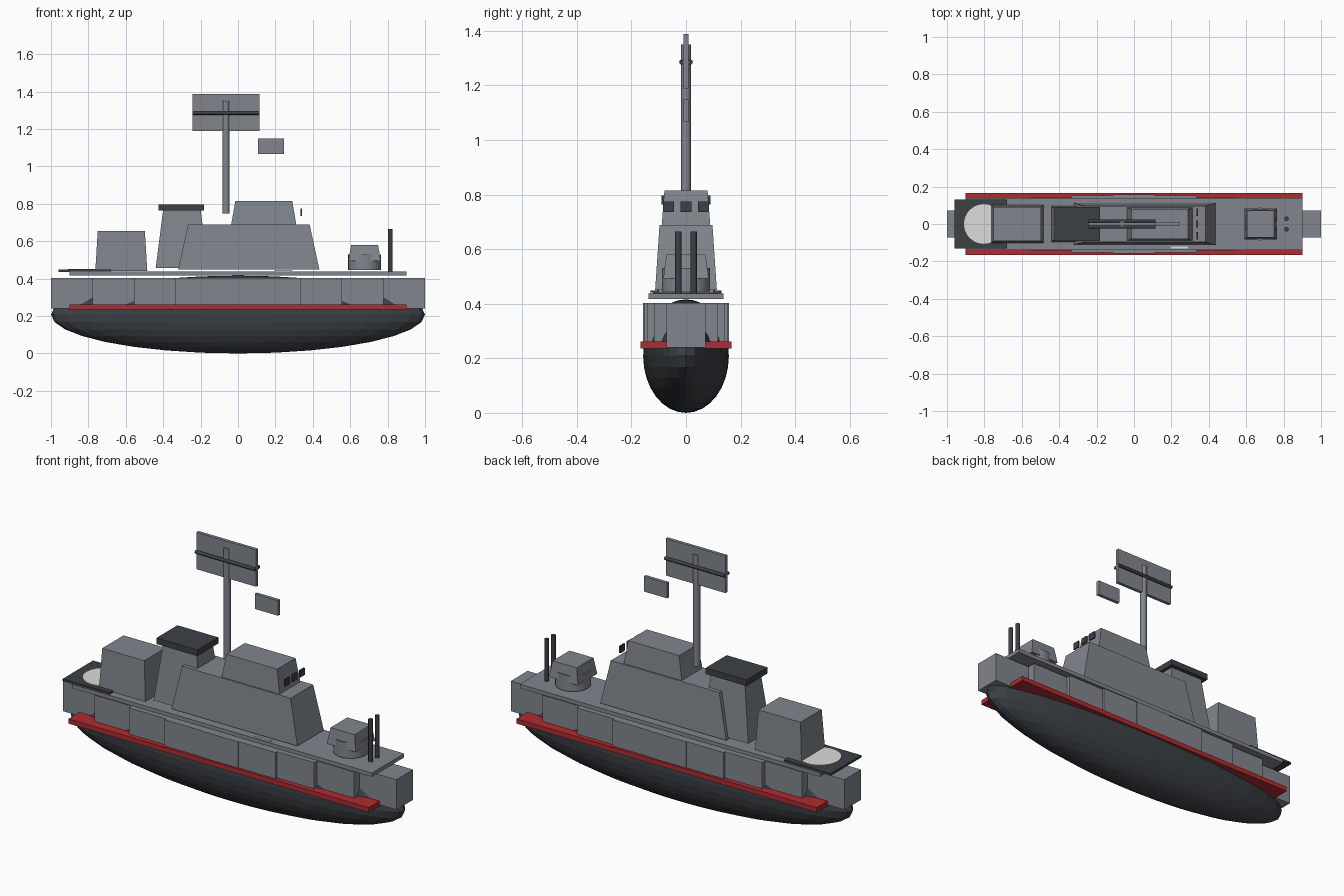
import bpy
import bmesh
import math
from mathutils import Matrix, Vector

if "Cube" in bpy.data.objects:
    bpy.data.objects.remove(bpy.data.objects["Cube"], do_unlink=True)


def make_material(name, rgb):
    mat = bpy.data.materials.new(name)
    mat.use_nodes = True
    mat.diffuse_color = (*rgb, 1)
    mat.node_tree.nodes["Principled BSDF"].inputs["Base Color"].default_value = (*rgb, 1)
    return mat


GREY = make_material("ship grey", (0.22, 0.24, 0.27))
DARK = make_material("charcoal", (0.045, 0.052, 0.06))
RED = make_material("waterline red", (0.42, 0.025, 0.03))
WHITE = make_material("marking white", (0.72, 0.72, 0.70))


def finish(name, bm, mat, smooth=False):
    mesh = bpy.data.meshes.new(name)
    bmesh.ops.recalc_face_normals(bm, faces=bm.faces)
    bm.to_mesh(mesh)
    bm.free()
    mesh.materials.append(mat)
    obj = bpy.data.objects.new(name, mesh)
    bpy.context.scene.collection.objects.link(obj)
    if smooth:
        bpy.ops.object.select_all(action="DESELECT")
        obj.select_set(True)
        bpy.context.view_layer.objects.active = obj
        bpy.ops.object.shade_smooth_by_angle(angle=math.radians(35))
    return obj


def block(name, mat, x, y, z, top_x=None, top_y=None):
    """Box from (min, max) ranges; top_x and top_y give a tapered top."""
    top_x, top_y = top_x or x, top_y or y
    bm = bmesh.new()
    bmesh.ops.create_cube(bm, size=2)
    for v in bm.verts:
        high = v.co.z > 0
        xs, ys = (top_x, top_y) if high else (x, y)
        v.co = Vector((xs[v.co.x > 0], ys[v.co.y > 0], z[high]))
    return finish(name, bm, mat)


def rod(name, mat, start, end, radius, sides=16):
    """Cylinder between two points."""
    a, b = Vector(start), Vector(end)
    bm = bmesh.new()
    turn = (b - a).to_track_quat("Z", "Y").to_matrix().to_4x4()
    bmesh.ops.create_cone(bm, cap_ends=True, segments=sides, radius1=radius,
                          radius2=radius, depth=(b - a).length,
                          matrix=Matrix.Translation((a + b) / 2) @ turn)
    return finish(name, bm, mat, smooth=True)


def both(half):
    return (-half, half)


# Rounded lower hull
bm = bmesh.new()
bmesh.ops.create_uvsphere(bm, u_segments=32, v_segments=16, radius=1)
bmesh.ops.scale(bm, verts=bm.verts, vec=(1, 0.157, 0.208))
bmesh.ops.translate(bm, verts=bm.verts, vec=(0, 0, 0.208))
finish("lower_hull", bm, DARK)

# Upper hull: blocks whose width follows the elliptical plan
SECTIONS = 9
for i in range(SECTIONS):
    step = 2 / SECTIONS
    mid = -1 + (i + 0.5) * step
    width = 0.157 * math.sqrt(1 - mid * mid)
    block(f"hull_section_{i + 1}", GREY, (mid - step / 2, mid + step / 2),
          both(width), (0.24, 0.403))

# Waterline band and deck
block("waterline_band", RED, both(0.9), both(0.166), (0.235, 0.261))
block("main_deck", GREY, both(0.9), both(0.138), (0.417, 0.438))
block("deck_marking", WHITE, (0.195, 0.288), (-0.131, -0.12), (0.437, 0.445))

# Landing pad at the stern
block("landing_pad", DARK, (-0.96, -0.68), both(0.13), (0.436, 0.448))
rod("landing_circle", WHITE, (-0.803, 0, 0.445), (-0.803, 0, 0.452), 0.106, 32)

# Hangar, funnel and superstructure
block("hangar", GREY, (-0.763, -0.485), both(0.101), (0.44, 0.655),
      (-0.75, -0.498), both(0.091))
block("funnel", GREY, (-0.44, -0.16), both(0.095), (0.457, 0.77),
      (-0.4, -0.2), both(0.068))
block("funnel_cap", DARK, (-0.426, -0.181), both(0.09), (0.764, 0.797))
block("superstructure", GREY, (-0.32, 0.435), both(0.113), (0.45, 0.689),
      (-0.267, 0.383), both(0.097))
block("bridge", GREY, (-0.037, 0.312), both(0.089), (0.687, 0.815),
      (-0.014, 0.29), both(0.079))
for i, y in enumerate((-0.064, 0, 0.064)):
    block(f"bridge_window_{i + 1}", DARK, (0.334, 0.342),
          (y - 0.02, y + 0.02), (0.736, 0.774))

# Mast with radar panels
rod("mast", GREY, (-0.064, 0, 0.747), (-0.064, 0, 1.35), 0.018)
block("main_radar_panel", GREY, (-0.243, 0.115), both(0.009), (1.188, 1.388))
block("small_radar_panel", GREY, (0.107, 0.247), both(0.009), (1.066, 1.148))
for side, y in (("right", -0.016), ("left", 0.016)):
    rod(f"radar_bar_{side}", DARK, (-0.243, y, 1.285), (0.115, y, 1.285), 0.009, 12)

# Bow turret
rod("turret_base", GREY, (0.677, 0, 0.445), (0.677, 0, 0.53), 0.088, 24)
block("turret_housing", GREY, (0.59, 0.764), both(0.083), (0.493, 0.58),
      (0.605, 0.749), both(0.072))

# Upright barrels ahead of the turret
for side, y in (("right", -0.028), ("left", 0.028)):
    rod(f"barrel_{side}", DARK, (0.815, y, 0.438), (0.815, y, 0.665), 0.012, 12)
